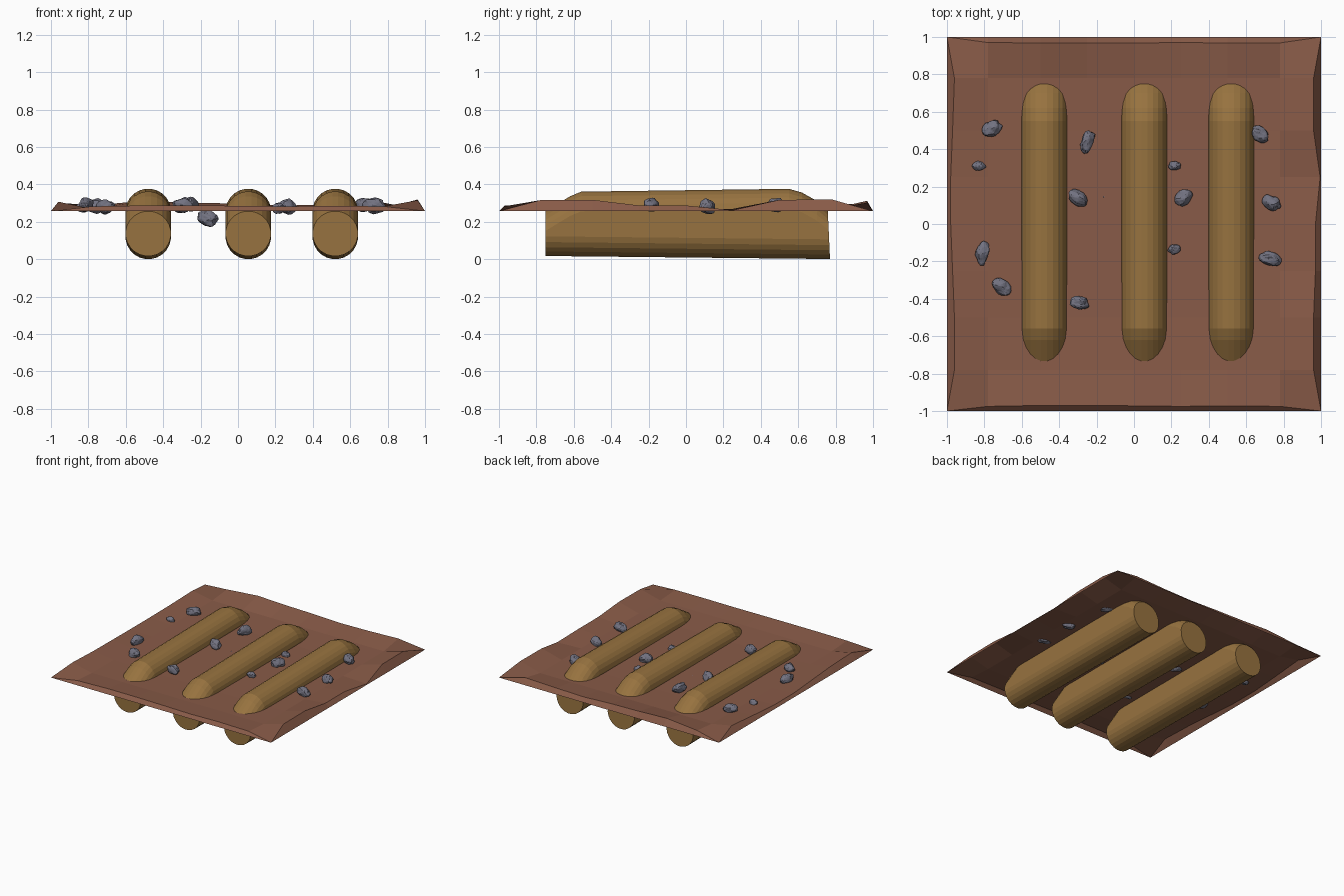
import bpy, bmesh, math, random
from mathutils import Vector, noise

if "Cube" in bpy.data.objects:
    bpy.data.objects.remove(bpy.data.objects["Cube"])

random.seed(4)


def material(name, rgb):
    m = bpy.data.materials.new(name)
    m.diffuse_color = (*rgb, 1)
    m.use_nodes = True
    m.node_tree.nodes["Principled BSDF"].inputs["Base Color"].default_value = m.diffuse_color
    return m


soil = material("soil", (0.25, 0.105, 0.065))
wood = material("wood", (0.31, 0.17, 0.05))
stone = material("stone", (0.17, 0.17, 0.22))


def finish(bm, name, mat):
    me = bpy.data.meshes.new(name)
    bm.to_mesh(me)
    bm.free()
    me.materials.append(mat)
    ob = bpy.data.objects.new(name, me)
    bpy.context.collection.objects.link(ob)
    return ob


# Ground sheet: low centre, uneven raised rim, short outer skirt
BASE = 0.257
steps = [-1, -0.78, -0.5, -0.25, 0, 0.25, 0.5, 0.78, 1]
front = [0, .025, .03, .03, .028, .025, .028, .025, 0]
back = [0, .03, .055, .045, .04, .03, .035, .045, 0]
left = [0, .05, .04, .03, .02, .02, .03, .045, 0]
right = [0, .058, .06, .03, .03, .005, .06, .062, 0]
bm = bmesh.new()
grid = []
for j, y in enumerate(steps):
    row = []
    for i, x in enumerate(steps):
        px, py, h = x, y, 0.004
        if j in (0, 8):
            h = (front if j == 0 else back)[i]
            py -= math.copysign(min(h, 0.032), y)
        elif i in (0, 8):
            h = (left if i == 0 else right)[j]
            px -= math.copysign(min(h, 0.04), x)
        elif j in (1, 7) or i in (1, 7):
            h = 0.012
        row.append(bm.verts.new((px, py, BASE + h)))
    grid.append(row)
for j in range(8):
    for i in range(8):
        bm.faces.new((grid[j][i], grid[j][i + 1], grid[j + 1][i + 1], grid[j + 1][i]))
ring = ([(i, 0) for i in range(8)] + [(8, j) for j in range(8)]
        + [(i, 8) for i in range(8, 0, -1)] + [(0, j) for j in range(8, 0, -1)])
outer = [bm.verts.new((steps[i], steps[j], BASE)) for i, j in ring]
for k in range(32):
    n = (k + 1) % 32
    (a, b), (c, d) = ring[k], ring[n]
    bm.faces.new((outer[k], outer[n], grid[d][c], grid[b][a]))
bmesh.ops.remove_doubles(bm, verts=bm.verts, dist=0.001)
finish(bm, "ground_sheet", soil)

# Half-buried logs: lofted oval sections, sloping to a round flat cap at each end
R = 0.122
sections = [(-.752, .135), (-.62, .215), (-.56, .24), (.55, .255),
            (.62, .235), (.70, .19), (.758, .14)]


def log(name, cx):
    bm = bmesh.new()
    rings = []
    for k, (y, ztop) in enumerate(sections):
        zbot = R + 0.012 - 0.008 * y / 0.75 - 0.004
        verts = []
        for s in range(24):
            a = 2 * math.pi * (s + 0.5) / 24
            z = (ztop if math.sin(a) > 0 else zbot) + R * math.sin(a)
            tilt = 0.012 * (0.26 - z) / 0.26 if k == len(sections) - 1 else 0
            verts.append(bm.verts.new((cx + R * math.cos(a), y + tilt, max(z, 0))))
        rings.append(verts)
    for a, b in zip(rings, rings[1:]):
        for s in range(24):
            t = (s + 1) % 24
            bm.faces.new((a[s], a[t], b[t], b[s]))
    bm.faces.new(rings[0])
    bm.faces.new(rings[-1])
    bmesh.ops.recalc_face_normals(bm, faces=bm.faces)
    finish(bm, name, wood)


for name, x in (("log_left", -.48), ("log_middle", .055), ("log_right", .52)):
    log(name, x)

# Scattered stones: x, y, z, half length, half width, heading in degrees
stones = [
    (-.76, .51, .285, .055, .04, 25), (-.83, .31, .275, .034, .025, 0),
    (-.25, .44, .295, .062, .035, 70), (-.30, .14, .285, .055, .037, -35),
    (-.16, .15, .218, .06, .04, -20), (.215, .31, .272, .034, .025, 0),
    (.265, .14, .28, .052, .038, 35), (.215, -.135, .272, .034, .025, 0),
    (.675, .48, .29, .05, .037, -40), (.735, .115, .28, .054, .037, -35),
    (.73, -.185, .29, .062, .035, -15), (-.81, -.155, .29, .065, .035, 75),
    (-.705, -.335, .28, .054, .037, -40), (-.29, -.42, .29, .05, .035, -10),
]
for n, (x, y, z, l, w, deg) in enumerate(stones):
    bm = bmesh.new()
    bmesh.ops.create_icosphere(bm, subdivisions=3, radius=1)
    off = Vector((random.uniform(0, 50), random.uniform(0, 50), 0))
    for v in bm.verts:
        v.co *= 1 + 0.28 * noise.noise(v.co * 1.3 + off) + 0.08 * noise.noise(v.co * 4 + off)
        v.co = Vector((v.co.x * l, v.co.y * w, v.co.z * min(w * 1.05, .04)))
    ob = finish(bm, f"stone_{n + 1}", stone)
    ob.location = (x, y, z)
    ob.rotation_euler = (0, math.radians(18) if n == 4 else 0, math.radians(deg))
